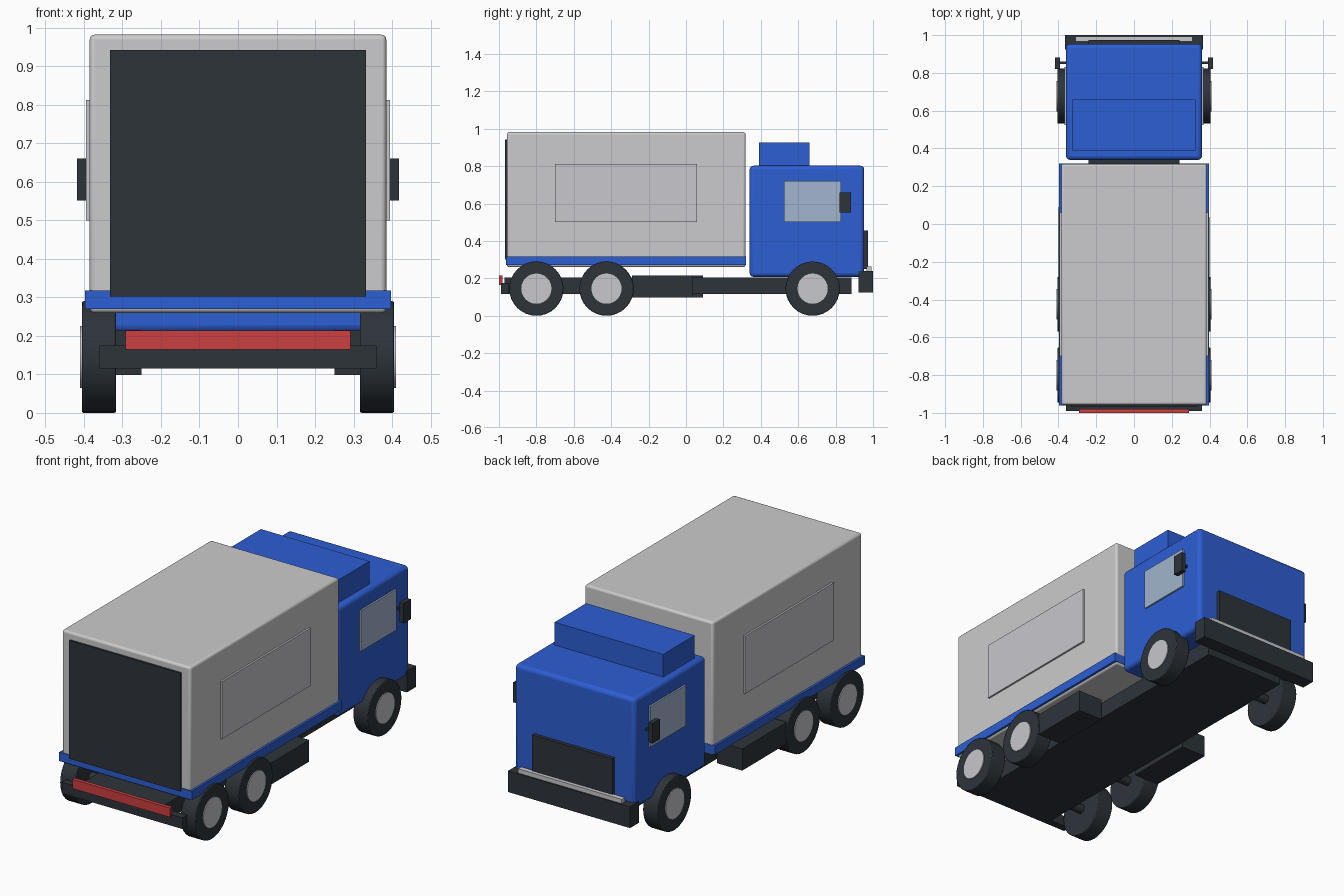
import bpy, math

if "Cube" in bpy.data.objects:
    bpy.data.objects.remove(bpy.data.objects["Cube"])


def material(name, rgb):
    m = bpy.data.materials.new(name)
    m.diffuse_color = (*rgb, 1)
    m.use_nodes = True
    m.node_tree.nodes["Principled BSDF"].inputs["Base Color"].default_value = m.diffuse_color
    return m


BLUE = material("blue paint", (0.026, 0.112, 0.65))
GREY = material("light grey panel", (0.60, 0.60, 0.61))
DARK = material("dark trim", (0.026, 0.034, 0.042))
SILVER = material("silver", (0.58, 0.58, 0.61))
GLASS = material("pale blue glass", (0.36, 0.46, 0.61))
RED = material("red light", (0.61, 0.05, 0.05))


def finish(ob, name, mat, bevel=0, segments=3):
    ob.name = name
    ob.data.materials.append(mat)
    if bevel:
        b = ob.modifiers.new("bevel", 'BEVEL')
        b.width, b.segments, b.limit_method = bevel, segments, 'ANGLE'
    bpy.ops.object.shade_smooth_by_angle(angle=math.radians(35))
    return ob


def box(name, mat, x, y, z, bevel=0):
    """Box from (low, high) pairs along each axis."""
    bpy.ops.mesh.primitive_cube_add(size=1)
    ob = bpy.context.object
    ob.location = [(a + b) / 2 for a, b in (x, y, z)]
    ob.scale = [b - a for a, b in (x, y, z)]
    bpy.ops.object.transform_apply(location=True, rotation=False, scale=True)
    return finish(ob, name, mat, bevel)


def side_box(name, mat, side, x, y, z, bevel=0):
    return box(name, mat, sorted((side * x[0], side * x[1])), y, z, bevel)


def cylinder(name, mat, r, x, y, z, sides=32, bevel=0):
    """Cylinder lying along x between the two x values."""
    bpy.ops.mesh.primitive_cylinder_add(
        vertices=sides, radius=r, depth=abs(x[1] - x[0]),
        location=(sum(x) / 2, y, z), rotation=(0, math.pi / 2, 0))
    return finish(bpy.context.object, name, mat, bevel, 2)


# Chassis and bumpers
box("chassis", DARK, (-0.24, 0.24), (-0.97, 0.885), (0.115, 0.205))
box("rear_bumper", DARK, (-0.36, 0.36), (-0.99, -0.95), (0.115, 0.175))
box("tail_light_bar", RED, (-0.292, 0.292), (-1.0, -0.98), (0.164, 0.214))
box("front_bumper", DARK, (-0.365, 0.365), (0.923, 1.0), (0.125, 0.24))
box("bumper_trim", SILVER, (-0.31, 0.31), (0.965, 0.993), (0.24, 0.263))

# Cargo box with rear door and blue lower band
box("cargo_box", GREY, (-0.385, 0.385), (-0.957, 0.318), (0.26, 0.982), 0.012)
box("rear_door", DARK, (-0.333, 0.333), (-0.968, -0.95), (0.302, 0.942))
box("lower_band", BLUE, (-0.397, 0.397), (-0.962, 0.32), (0.27, 0.318))

# Cab
box("cab", BLUE, (-0.36, 0.36), (0.34, 0.953), (0.208, 0.802), 0.02)
box("roof_deflector", BLUE, (-0.325, 0.325), (0.39, 0.66), (0.79, 0.925))
box("grille", DARK, (-0.24, 0.24), (0.94, 0.973), (0.25, 0.457))

# Parts repeated on both sides
for s, tag in ((-1, "left"), (1, "right")):
    side_box(f"{tag}_side_panel", SILVER, s, (0.38, 0.395), (-0.70, 0.06), (0.50, 0.812))
    side_box(f"{tag}_window", GLASS, s, (0.36, 0.369), (0.525, 0.83), (0.50, 0.72))
    side_box(f"{tag}_mirror", DARK, s, (0.392, 0.418), (0.82, 0.882), (0.552, 0.66))
    side_box(f"{tag}_mirror_arm", DARK, s, (0.35, 0.395), (0.848, 0.86), (0.60, 0.612))
    tank_front = 0.038 if s > 0 else 0.09
    side_box(f"{tag}_tank", DARK, s, (0.25, 0.40), (-0.29, tank_front), (0.098, 0.215))
    for y, place in ((-0.80, "rear"), (-0.425, "middle"), (0.677, "front")):
        cylinder(f"{tag}_{place}_tyre", DARK, 0.145, (s * 0.317, s * 0.405), y, 0.145, 32, 0.004)
        cylinder(f"{tag}_{place}_hub", SILVER, 0.081, (s * 0.37, s * 0.41), y, 0.145, 24)

# Axles
for y, place in ((-0.80, "rear"), (-0.425, "middle"), (0.677, "front")):
    cylinder(f"{place}_axle", DARK, 0.025, (-0.33, 0.33), y, 0.145, 16)
